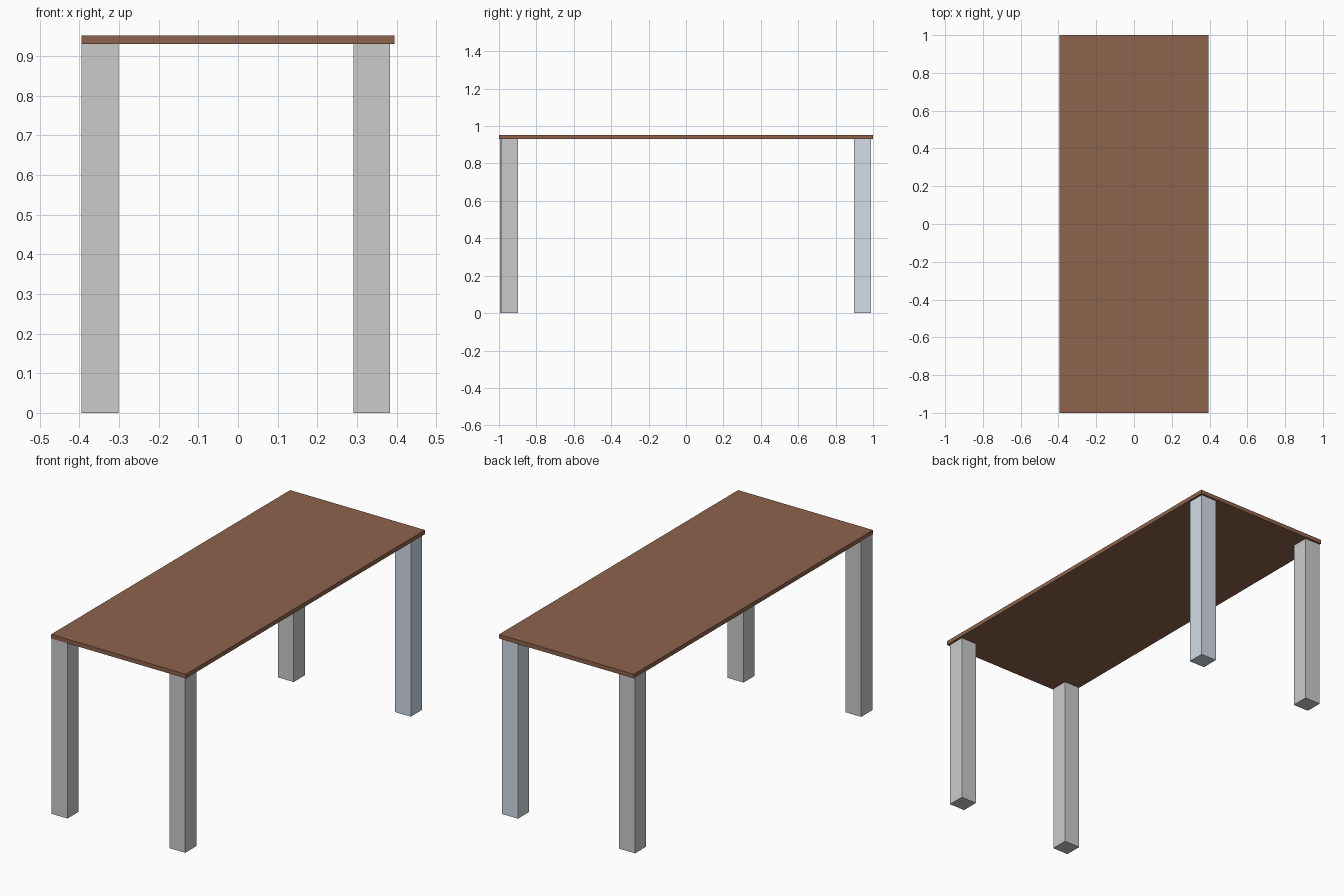
import bpy

if "Cube" in bpy.data.objects:
    bpy.data.objects.remove(bpy.data.objects["Cube"])


def material(name, rgb):
    m = bpy.data.materials.new(name)
    m.diffuse_color = (*rgb, 1)
    m.use_nodes = True
    m.node_tree.nodes["Principled BSDF"].inputs["Base Color"].default_value = m.diffuse_color
    return m


def box(name, lo, hi, mat=None):
    center = [(a + b) / 2 for a, b in zip(lo, hi)]
    bpy.ops.mesh.primitive_cube_add(size=1, location=center)
    o = bpy.context.object
    o.name = name
    o.scale = [b - a for a, b in zip(lo, hi)]
    bpy.ops.object.transform_apply(location=False, rotation=False, scale=True)
    if mat:
        o.data.materials.append(mat)
    return o


wood = material("brown_wood", (0.27, 0.125, 0.073))
steel = material("blue_grey", (0.65, 0.72, 0.80))

# Thin rectangular tabletop
UNDERSIDE = 0.93
box("tabletop", (-0.395, -1.0, UNDERSIDE), (0.395, 1.0, 0.952), wood)

# Square legs: lower corner of each, slightly inset on the right side
LEG = 0.093
legs = {
    "front_left_leg": (-0.395, -0.995, None),
    "front_right_leg": (0.291, -0.990, None),
    "back_left_leg": (-0.395, 0.897, None),
    "back_right_leg": (0.291, 0.897, steel),
}
for name, (x, y, mat) in legs.items():
    box(name, (x, y, 0), (x + LEG, y + LEG, UNDERSIDE), mat)
